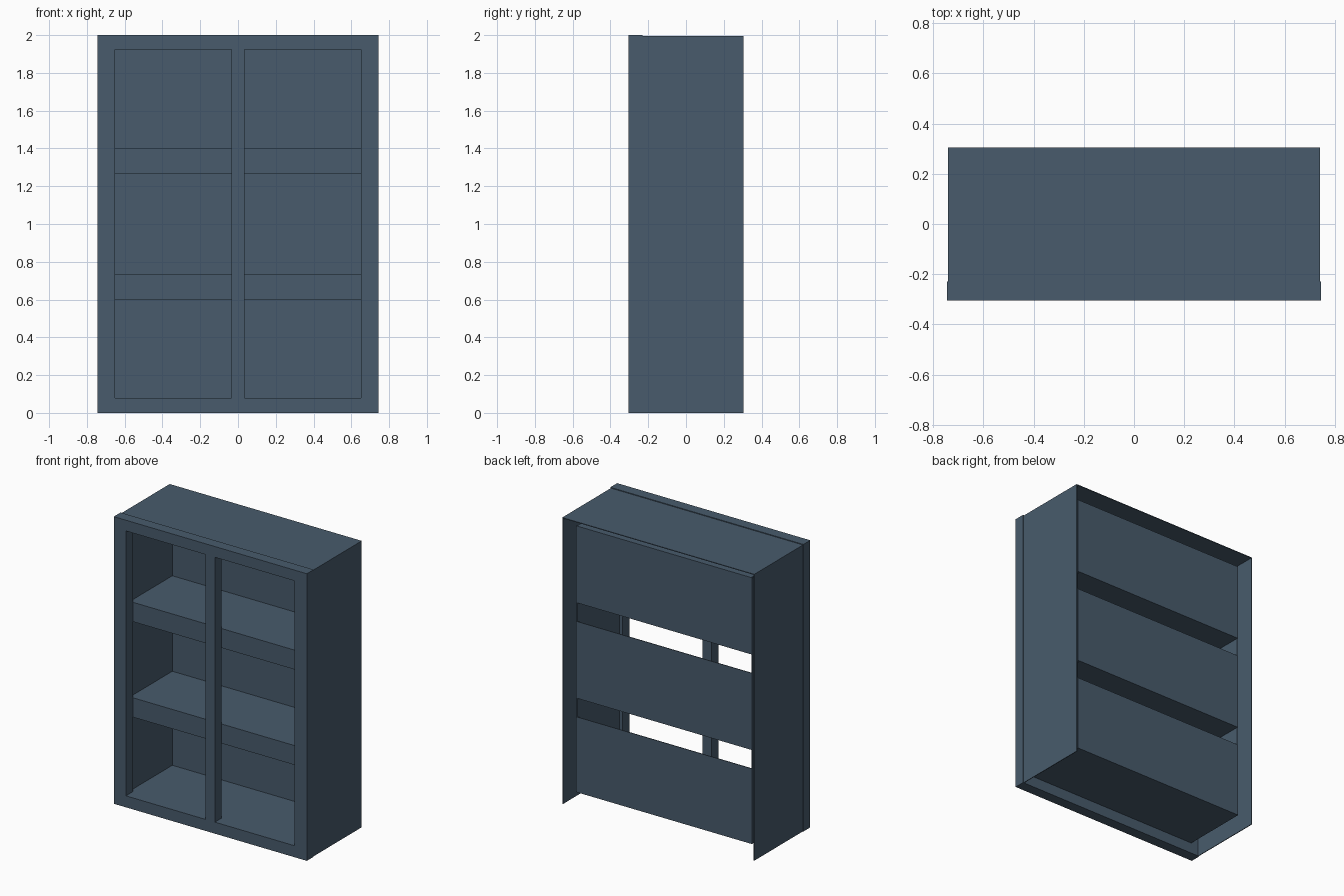
import bpy

# Remove the default object
cube = bpy.data.objects.get("Cube")
if cube:
    bpy.data.objects.remove(cube, do_unlink=True)

# Single slate blue paint
COLOR = (0.065, 0.105, 0.15, 1.0)
paint = bpy.data.materials.new("slate_blue_paint")
paint.use_nodes = True
paint.diffuse_color = COLOR
paint.node_tree.nodes["Principled BSDF"].inputs["Base Color"].default_value = COLOR


def box(name, x, y, z):
    """Flat-sided box spanning the given (min, max) ranges."""
    spans = (x, y, z)
    corners = [(i, j, k) for i in (0, 1) for j in (0, 1) for k in (0, 1)]
    verts = [tuple(s[c] for s, c in zip(spans, corner)) for corner in corners]
    faces = [(0, 1, 3, 2), (4, 6, 7, 5), (0, 4, 5, 1),
             (2, 3, 7, 6), (0, 2, 6, 4), (1, 5, 7, 3)]
    mesh = bpy.data.meshes.new(name)
    mesh.from_pydata(verts, [], faces)
    mesh.materials.append(paint)
    obj = bpy.data.objects.new(name, mesh)
    bpy.context.collection.objects.link(obj)
    return obj


T = 0.005                        # sheet thickness
FRONT, FRAME_BACK = -0.305, -0.23
BACK = 0.305
OUT, BODY = 0.744, 0.74          # half widths of frame and body
OPEN, LINER = 0.65, 0.672        # half widths of opening and liner
LOW, HIGH = 0.08, 1.925          # opening heights
PANEL_Y = 0.237
SHELVES = (0.735, 1.4)
LIP = 0.135
frame_y = (FRONT, FRAME_BACK)

# Face frame: rails and stiles
box("frame_bottom_rail", (-OUT, OUT), frame_y, (0, LOW))
box("frame_top_rail", (-OUT, OUT), frame_y, (HIGH, 2))
box("frame_centre_stile", (-0.035, 0.035), frame_y, (LOW, HIGH))

# Mirrored stiles, outer sides and inner liner walls
for side, s in (("left", 1), ("right", -1)):
    def span(a, b):
        return tuple(sorted((s * a, s * b)))
    box(f"frame_{side}_stile", span(OPEN, OUT), frame_y, (LOW, HIGH))
    box(f"{side}_side", span(BODY - T, BODY), (FRAME_BACK, BACK), (0, 1.995))
    box(f"{side}_liner_wall", span(LINER, LINER + T), (FRAME_BACK, PANEL_Y), (LOW - T, HIGH))

# Top sheet, liner ceiling and floor
box("top", (-BODY + T, BODY - T), (FRAME_BACK, BACK), (1.995 - T, 1.995))
box("liner_ceiling", (-LINER, LINER), (FRAME_BACK, PANEL_Y), (HIGH, HIGH + T))
box("floor", (-LINER, LINER), (FRAME_BACK, PANEL_Y), (LOW - T, LOW))

# Shelves with a folded front lip
for i, z in enumerate(SHELVES, 1):
    box(f"shelf_{i}", (-LINER, LINER), (FRAME_BACK, PANEL_Y), (z - T, z))
    box(f"shelf_lip_{i}", (-LINER, LINER), (FRAME_BACK, FRAME_BACK + T), (z - LIP, z - T))

# Back panels, leaving a slot below each shelf
bottoms = (LOW - T,) + tuple(z - T for z in SHELVES)
tops = tuple(z - LIP for z in SHELVES) + (HIGH + T,)
for i, z in enumerate(zip(bottoms, tops), 1):
    box(f"back_panel_{i}", (-LINER - T, LINER + T), (PANEL_Y, PANEL_Y + T), z)
